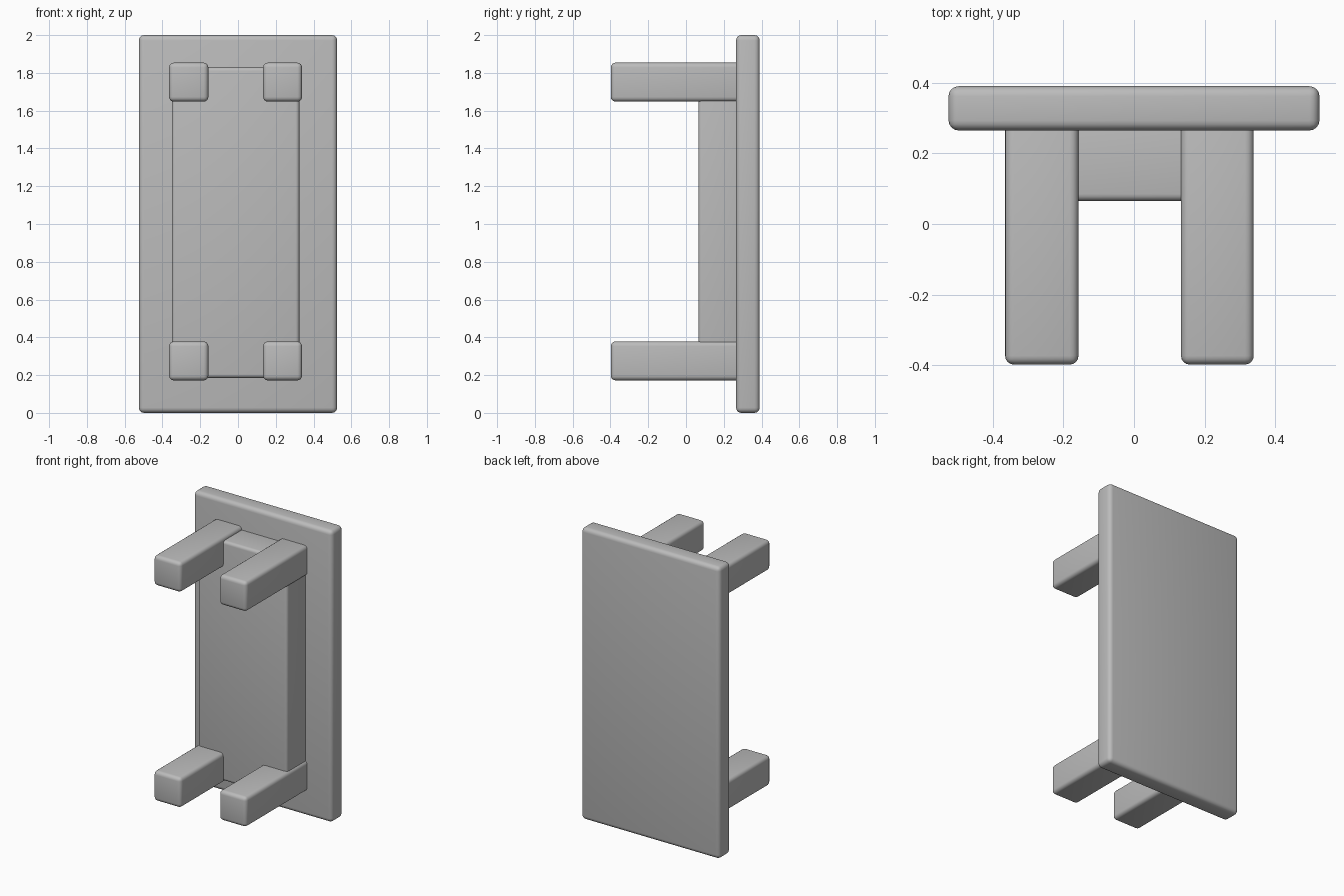
import bpy
import math

cube = bpy.data.objects.get("Cube")
if cube:
    bpy.data.objects.remove(cube, do_unlink=True)

# Single plain grey
grey = bpy.data.materials.new("plain grey")
grey.use_nodes = True
colour = (0.5, 0.5, 0.5, 1)
grey.diffuse_color = colour
grey.node_tree.nodes["Principled BSDF"].inputs["Base Color"].default_value = colour


def rounded_box(name, x, y, z, radius):
    """Box spanning the (low, high) ranges, with softly rounded edges."""
    spans = (x, y, z)
    bpy.ops.mesh.primitive_cube_add(size=1, location=[(a + b) / 2 for a, b in spans])
    box = bpy.context.object
    box.name = name
    box.scale = [b - a for a, b in spans]
    bpy.ops.object.transform_apply(location=False, rotation=False, scale=True)
    bevel = box.modifiers.new("soft edges", "BEVEL")
    bevel.width = radius
    bevel.segments = 4
    box.data.materials.append(grey)
    bpy.ops.object.modifier_apply(modifier=bevel.name)
    bpy.ops.object.shade_smooth_by_angle(angle=math.radians(40))
    return box


# Table top, standing on its short edge
rounded_box("table_top", (-0.525, 0.525), (0.265, 0.39), (0, 2), 0.028)

# Solid apron block between the legs
rounded_box("apron", (-0.35, 0.325), (0.065, 0.29), (0.185, 1.83), 0.02)

# Four square legs pointing forward
for side, x in (("right", (-0.365, -0.157)), ("left", (0.133, 0.339))):
    for level, z in (("lower", (0.172, 0.378)), ("upper", (1.648, 1.854))):
        rounded_box(f"{level}_{side}_leg", x, (-0.398, 0.29), z, 0.025)
